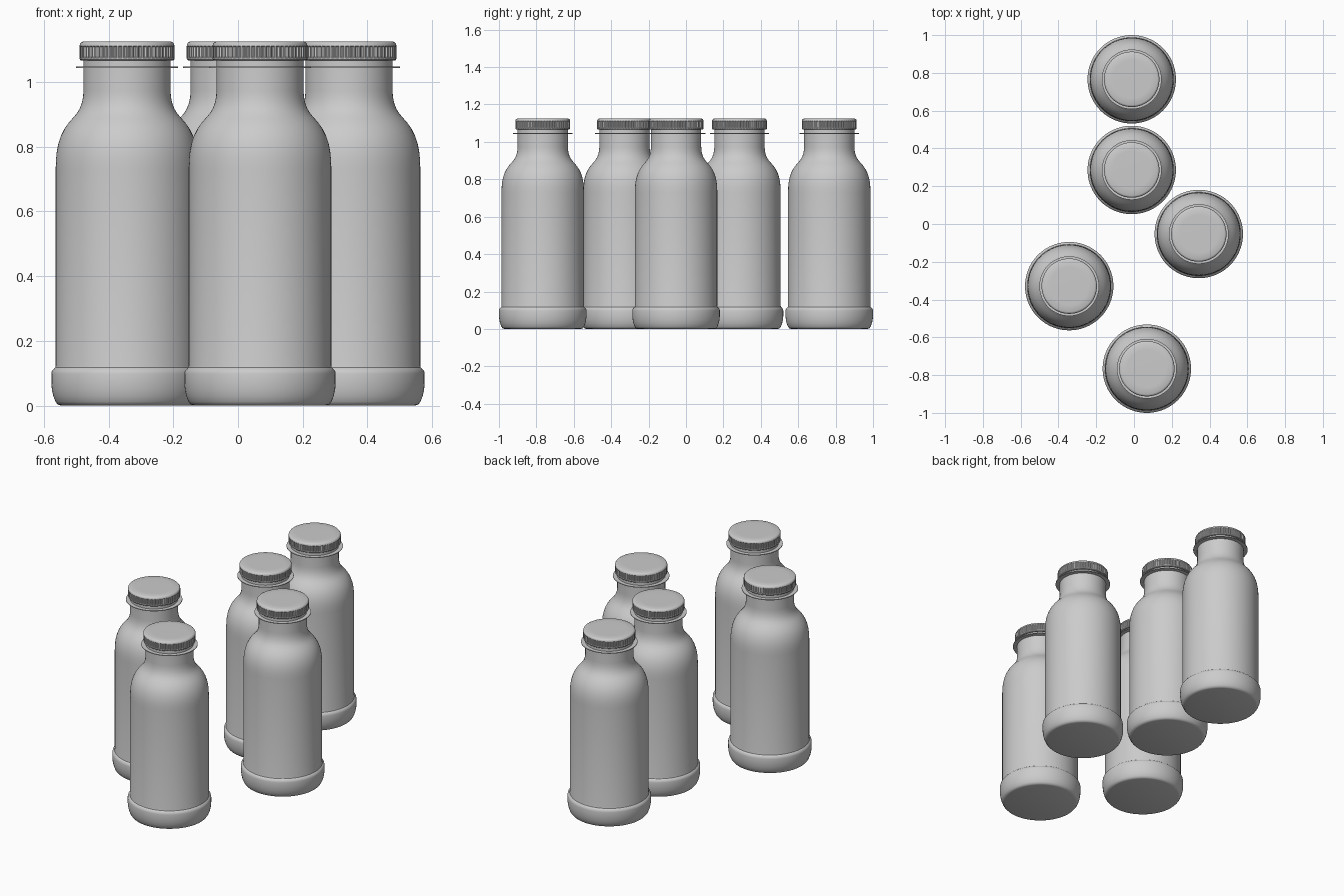
import bpy, bmesh, math

if "Cube" in bpy.data.objects:
    bpy.data.objects.remove(bpy.data.objects["Cube"])

CENTRES = [(-0.012, 0.766), (-0.012, 0.286), (0.343, -0.053),
           (-0.343, -0.329), (0.068, -0.766)]


def lathe(name, profile, segs, groove=0.0, closed=False):
    """Spin (radius, z, grooved) points round z; grooved rows get vertical ribs."""
    bm = bmesh.new()
    rows = []
    for r, z, *g in profile:
        row = []
        for i in range(segs):
            a = 2 * math.pi * i / segs
            rr = r - (groove if g and g[0] and i % 4 > 1 else 0)
            row.append(bm.verts.new((rr * math.cos(a), rr * math.sin(a), z)))
        rows.append(row)
    pairs = list(zip(rows, rows[1:]))
    if closed:
        pairs.append((rows[-1], rows[0]))
    for lo, hi in pairs:
        for i in range(segs):
            j = (i + 1) % segs
            bm.faces.new((lo[i], lo[j], hi[j], hi[i]))
    if not closed:
        bm.faces.new(rows[0][::-1])
        bm.faces.new(rows[-1])
    bmesh.ops.recalc_face_normals(bm, faces=bm.faces)
    mesh = bpy.data.meshes.new(name)
    bm.to_mesh(mesh)
    bm.free()
    return mesh


# bottle: rounded foot band, straight wall, shoulder and neck
body = lathe("bottle_body", [
    (0.205, 0.0), (0.214, 0.003), (0.221, 0.012), (0.228, 0.03), (0.232, 0.048),
    (0.234, 0.068), (0.234, 0.098), (0.232, 0.107), (0.227, 0.113), (0.222, 0.117),
    (0.2205, 0.123), (0.2205, 0.73), (0.2195, 0.76), (0.217, 0.785), (0.212, 0.81),
    (0.204, 0.834), (0.194, 0.854), (0.181, 0.873), (0.167, 0.889), (0.155, 0.903),
    (0.146, 0.918), (0.140, 0.934), (0.136, 0.952), (0.1345, 0.972), (0.1345, 1.08)], 80)

# thin flange below the cap
ring = lathe("neck_ring", [(0.130, 1.043), (0.158, 1.043), (0.158, 1.047), (0.130, 1.047)],
             80, closed=True)

# ribbed screw cap with softened rim
cap = lathe("ribbed_cap", [
    (0.130, 1.067), (0.143, 1.067), (0.146, 1.070), (0.1465, 1.074),
    (0.1465, 1.077, True), (0.1465, 1.108, True), (0.1465, 1.111),
    (0.1455, 1.117), (0.142, 1.122), (0.136, 1.125), (0.10, 1.1255)], 240, groove=0.004)

# repeat the bottle five times
for n, (x, y) in enumerate(CENTRES, 1):
    for mesh in (body, ring, cap):
        ob = bpy.data.objects.new(f"{mesh.name}_{n}", mesh)
        ob.location = (x, y, 0)
        bpy.context.collection.objects.link(ob)
        if n == 1:
            bpy.ops.object.select_all(action='DESELECT')
            ob.select_set(True)
            bpy.context.view_layer.objects.active = ob
            bpy.ops.object.shade_smooth_by_angle(angle=math.radians(35))
